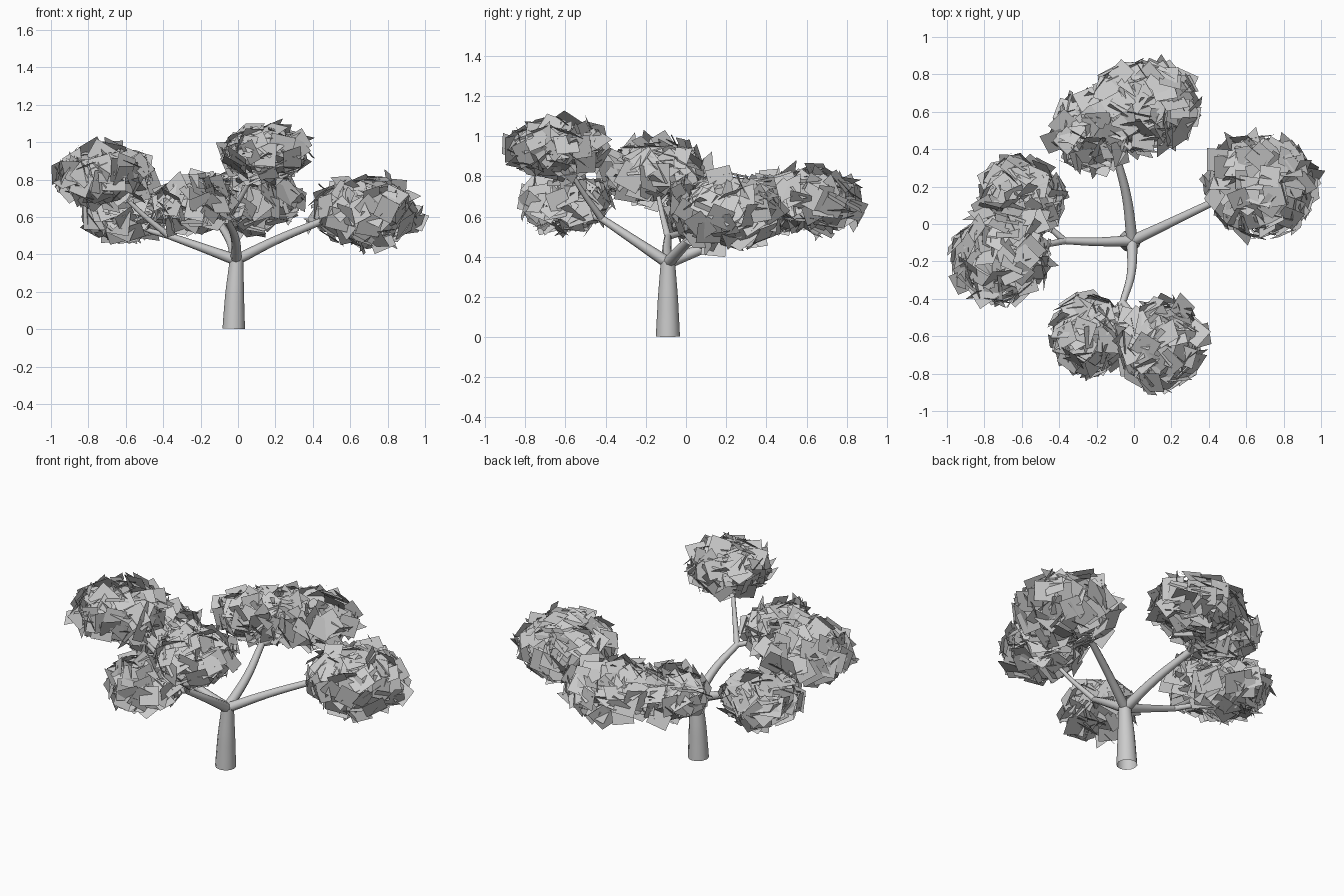
import bpy, math, random
from mathutils import Vector, Matrix

if "Cube" in bpy.data.objects:
    bpy.data.objects.remove(bpy.data.objects["Cube"])

random.seed(5)


def tube(name, pts, bevel_res=2):
    """Tapered limb: pts are (x, y, z, radius)."""
    cu = bpy.data.curves.new(name, 'CURVE')
    cu.dimensions = '3D'
    cu.bevel_depth = 1.0
    cu.bevel_resolution = bevel_res
    cu.resolution_u = 5
    sp = cu.splines.new('BEZIER')
    sp.bezier_points.add(len(pts) - 1)
    for bp, (x, y, z, r) in zip(sp.bezier_points, pts):
        bp.co = (x, y, z)
        bp.radius = r
        bp.handle_left_type = bp.handle_right_type = 'AUTO'
    sp.use_smooth = True
    ob = bpy.data.objects.new(name, cu)
    bpy.context.collection.objects.link(ob)
    return ob


def leaf_clump(name, centre, radii, count):
    """Square leaves scattered over an ellipsoid, loosely facing outward."""
    verts, faces = [], []
    c, rad = Vector(centre), Vector(radii)
    for i in range(count):
        # even spread of directions over the sphere
        z = 1 - 2 * (i + 0.5) / count
        a = i * math.pi * (3 - math.sqrt(5))
        s = math.sqrt(1 - z * z)
        d = Vector((s * math.cos(a), s * math.sin(a), z))
        p = c + d * random.uniform(0.58, 0.9) * rad
        n = Vector((d.x / rad.x, d.y / rad.y, d.z / rad.z)).normalized()
        n += Vector([random.gauss(0, 0.42) for _ in range(3)])
        rot = n.to_track_quat('Z', 'Y').to_matrix() @ Matrix.Rotation(random.uniform(0, 6.28), 3, 'Z')
        h = random.uniform(0.052, 0.066)
        k = len(verts)
        for u, v in ((-h, -h), (h, -h), (h, h), (-h, h)):
            verts.append(p + rot @ Vector((u, v, 0)))
        faces.append((k, k + 1, k + 2, k + 3))
    me = bpy.data.meshes.new(name)
    me.from_pydata(verts, [], faces)
    ob = bpy.data.objects.new(name, me)
    bpy.context.collection.objects.link(ob)


# Trunk (open at the foot)
tube("trunk", [(-0.023, -0.09, 0.003, 0.06), (-0.018, -0.09, 0.18, 0.051), (-0.008, -0.09, 0.375, 0.036)], 4)

# Main branches
hub = (-0.01, -0.09, 0.37, 0.03)
right_end = (0.45, 0.13, 0.58, 0.019)
left_end = (-0.37, -0.09, 0.5, 0.018)
back_end = (-0.1, 0.38, 0.57, 0.02)
front_end = (-0.06, -0.42, 0.59, 0.018)
tube("right_branch", [hub, (0.2, 0.01, 0.475, 0.024), right_end])
tube("left_branch", [hub, (-0.2, -0.095, 0.44, 0.023), left_end])
tube("back_branch", [hub, (-0.04, 0.15, 0.47, 0.025), back_end])
tube("front_branch", [hub, (-0.016, -0.27, 0.49, 0.023), front_end])

# Leaf clumps: name, parent branch end, centre, radii, leaf count
clumps = [
    ("right", right_end, (0.68, 0.2, 0.63), (0.325, 0.315, 0.21), 210),
    ("front_high", front_end, (0.135, -0.64, 0.945), (0.265, 0.275, 0.155), 170),
    ("front_low", front_end, (-0.24, -0.6, 0.67), (0.22, 0.24, 0.15), 145),
    ("left_high", left_end, (-0.71, -0.16, 0.825), (0.29, 0.29, 0.165), 195),
    ("left_low", left_end, (-0.61, 0.12, 0.61), (0.25, 0.25, 0.155), 160),
    ("back_large", back_end, (0.05, 0.63, 0.68), (0.31, 0.275, 0.17), 205),
    ("back_small", back_end, (-0.22, 0.49, 0.68), (0.24, 0.24, 0.15), 155),
]
for name, start, centre, radii, count in clumps:
    s, c = Vector(start[:3]), Vector(centre)
    mid = s.lerp(c, 0.5) - Vector((0, 0, 0.02))
    tube(name + "_twig", [start, (*mid, 0.013), (*c, 0.008)])
    leaf_clump(name + "_leaves", centre, radii, count)
